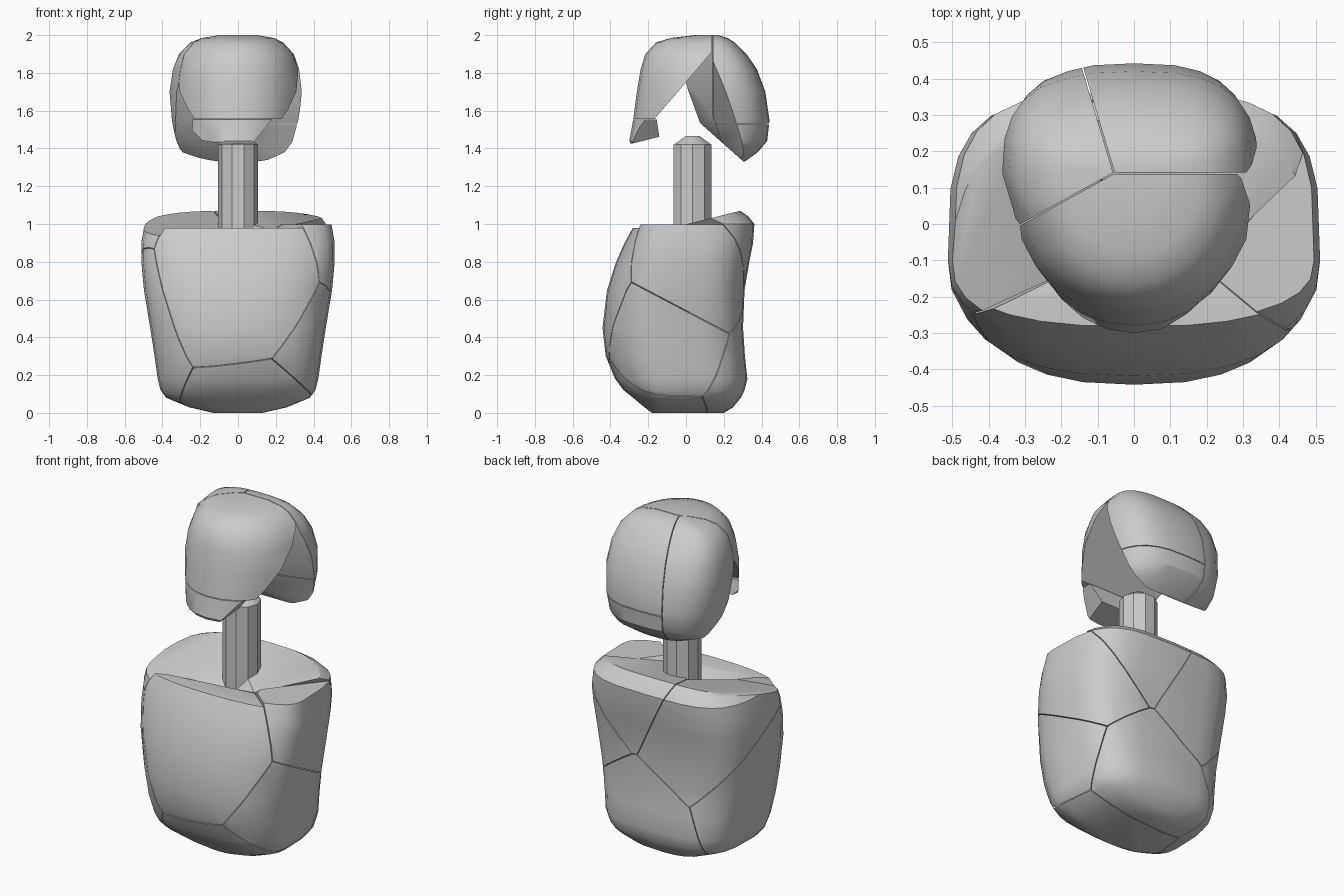
import bpy, bmesh, math
from mathutils import Vector as V

if "Cube" in bpy.data.objects:
    bpy.data.objects.remove(bpy.data.objects["Cube"])

GAP = 0.002


def spow(v, p):
    return math.copysign(abs(v) ** p, v)


def loft(rings, cy, ef, eb, n=28):
    """Closed solid from rings (z, half width, front y, back y)."""
    bm = bmesh.new()
    loops = []
    for z, w, yf, yb in rings:
        loop = []
        for i in range(n):
            a = 2 * math.pi * i / n
            c, s = math.cos(a), math.sin(a)
            e = eb if s > 0 else ef
            d = (yb - cy) if s > 0 else (cy - yf)
            loop.append(bm.verts.new((w * spow(c, 2 / e), cy + d * spow(s, 2 / e), z)))
        loops.append(loop)
    for lo, hi in zip(loops, loops[1:]):
        for i in range(n):
            j = (i + 1) % n
            bm.faces.new((lo[i], lo[j], hi[j], hi[i]))
    bm.faces.new(loops[0][::-1])
    bm.faces.new(loops[-1])
    return bm


def finish(bm, name):
    bmesh.ops.recalc_face_normals(bm, faces=bm.faces)
    me = bpy.data.meshes.new(name)
    bm.to_mesh(me)
    bm.free()
    ob = bpy.data.objects.new(name, me)
    bpy.context.collection.objects.link(ob)
    bpy.ops.object.select_all(action='DESELECT')
    ob.select_set(True)
    bpy.context.view_layer.objects.active = ob
    bpy.ops.object.shade_smooth_by_angle(angle=math.radians(32))


def shard(base, name, planes):
    """Copy of base, kept on the positive side of every (point, normal)."""
    bm = base.copy()
    for co, no in planes:
        no = V(no).normalized()
        bmesh.ops.bisect_plane(bm, geom=bm.verts[:] + bm.edges[:] + bm.faces[:], dist=1e-5,
                               plane_co=V(co) + no * GAP, plane_no=no, clear_inner=True)
        rim = [e for e in bm.edges if e.is_boundary]
        if rim:
            bmesh.ops.holes_fill(bm, edges=rim, sides=0)
    if bm.faces:
        finish(bm, name)


# torso, broken into cells around hand-placed centres
torso = loft([(0.0, .13, -.18, .2), (.03, .26, -.22, .25), (.08, .38, -.28, .29),
              (.12, .41, -.33, .31), (.18, .425, -.375, .325), (.3, .442, -.425, .312),
              (.45, .465, -.442, .302), (.65, .498, -.418, .31), (.8, .512, -.37, .335),
              (.9, .512, -.325, .355), (1.0, .495, -.27, .362), (1.04, .45, -.24, .33),
              (1.075, .36, -.2, .28)], -.1, 2.5, 3.6)
cells = {
    "chest": (.05, -.38, .68),
    "left_side": (-.52, .04, .41),
    "right_lower_side": (.45, -.1, .35),
    "base": (.15, -.13, -.02),
    "right_upper_side": (.45, .1, .73),
    "lower_back": (.12, .26, .2),
    "upper_back_left": (-.25, .25, .75),
    "upper_back_right": (.2, .3, .98),
}
pit = (0, -.02, 1.33)      # missing cell at the neck opening
back_cap = ((0, 0, 1.0), (0, .25, -1))
caps = {"chest": ((0, 0, .98), (0, 0, -1)),
        "right_upper_side": ((0, 0, 1.0), (0, 0, -1)),
        "left_side": ((0, 0, .985), (0, .1, -1))}
for name, c in cells.items():
    planes = [caps.get(name, back_cap)]
    for o in list(cells.values()) + [pit]:
        if o != c:
            planes.append(((V(c) + V(o)) / 2, V(c) - V(o)))
    shard(torso, name, planes)
torso.free()

# neck post with a shallow bevelled top
bm = bmesh.new()
prev = None
for r, z in ((.105, .85), (.105, 1.42), (.04, 1.465)):
    ring = [bm.verts.new((r * math.cos(math.pi * i / 5), .035 + r * math.sin(math.pi * i / 5), z))
            for i in range(10)]
    if prev:
        for i in range(10):
            j = (i + 1) % 10
            bm.faces.new((prev[i], prev[j], ring[j], ring[i]))
    else:
        bm.faces.new(ring[::-1])
    prev = ring
bm.faces.new(prev)
finish(bm, "neck")

# head, with the lower middle wedge missing
head = loft([(1.33, .2, -.2, .31), (1.38, .29, -.27, .38), (1.44, .31, -.3, .43),
             (1.55, .33, -.28, .442), (1.7, .342, -.26, .42), (1.82, .325, -.24, .375),
             (1.9, .295, -.215, .32), (1.96, .24, -.16, .26), (1.985, .19, -.08, .22),
             (2.0, .1, .05, .17)], .14, 2.1, 2.8)
for v in head.verts:       # left side bulges a little
    if v.co.x < -.2 and v.co.y > .05:
        v.co.x *= 1.06
top = V((-.055, .14, 1.9))
face = [(top, (0, -1, 0)), (top, (.48, -.87, 0))]
slope = ((0, -.16, 1.56), (0, -.34, .29))
a, b, c = V((.3, .13, 1.88)), V((.32, .26, 1.55)), V((-.34, 0, 1.72))
n = (b - a).cross(c - a)
if n.y < 0:
    n = -n
inner = [(a, n), ((0, .02, 1.58), (0, .24, .27))]
left = [(top, (-.285, -.085, 0)), (top, (-.48, .87, 0))]
right = [(top, (.285, .085, 0)), (top, (0, 1, 0))]


def split(z, up):
    return [((0, 0, z), (0, 0, up))]


shard(head, "face", face + [slope] + split(1.555, 1))
shard(head, "jaw", split(1.555, -1) + [((0, -.145, 1.5), (0, -1, -.15)),
                                       ((0, -.3, 1.42), (0, -.04, .16)),
                                       ((.18, 0, 1.55), (-1, 0, .8)),
                                       ((-.22, 0, 1.47), (1, 0, 1))])
shard(head, "skull_left", left + inner)
shard(head, "skull_right", right + inner + split(1.53, 1))
shard(head, "skull_right_lower", right + inner + split(1.53, -1))
head.free()
